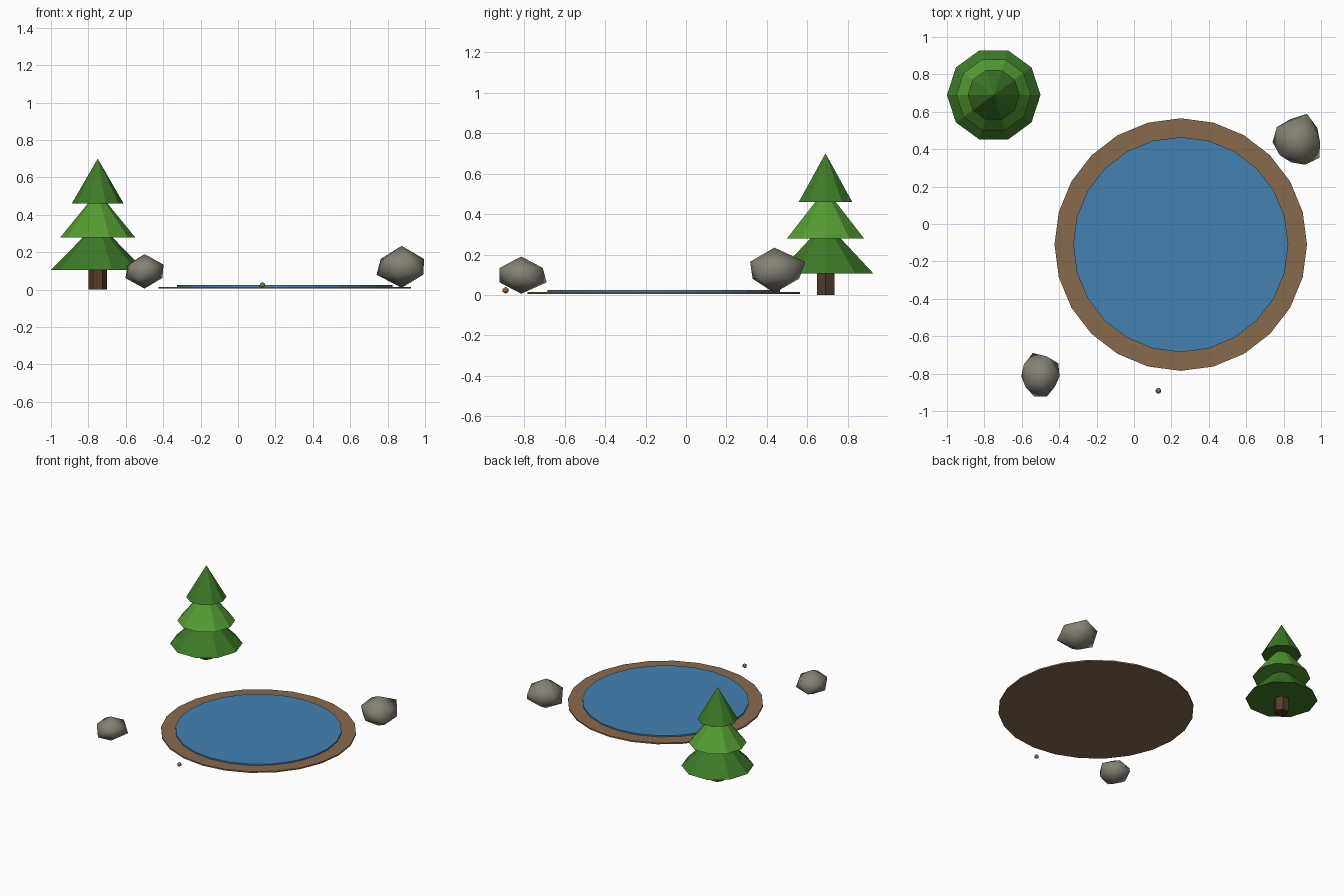
import bpy, bmesh
from math import radians, sin, cos, pi
from mathutils import Matrix

cube = bpy.data.objects.get("Cube")
if cube:
    bpy.data.objects.remove(cube, do_unlink=True)


def material(name, rgb):
    mat = bpy.data.materials.new(name)
    mat.use_nodes = True
    colour = (*rgb, 1)
    mat.diffuse_color = colour
    bsdf = next(n for n in mat.node_tree.nodes if n.type == 'BSDF_PRINCIPLED')
    bsdf.inputs["Base Color"].default_value = colour
    return mat


DARK_GREEN = material("dark_green", (0.047, 0.195, 0.021))
LIGHT_GREEN = material("light_green", (0.089, 0.335, 0.032))
BARK = material("bark", (0.09, 0.045, 0.023))
EARTH = material("earth", (0.25, 0.143, 0.076))
WATER = material("water", (0.058, 0.22, 0.45))
STONE = material("stone", (0.24, 0.22, 0.175))


def finish(name, bm, mat, location, smooth=False):
    bmesh.ops.recalc_face_normals(bm, faces=bm.faces)
    mesh = bpy.data.meshes.new(name)
    bm.to_mesh(mesh)
    bm.free()
    for poly in mesh.polygons:
        poly.use_smooth = smooth
    mesh.materials.append(mat)
    obj = bpy.data.objects.new(name, mesh)
    obj.location = location
    bpy.context.collection.objects.link(obj)
    return obj


def cone(name, mat, sides, r1, r2, x, y, bottom, top):
    """Capped prism or cone with a corner on the x axis."""
    bm = bmesh.new()
    bmesh.ops.create_cone(bm, cap_ends=True, segments=sides, radius1=r1,
                          radius2=r2, depth=top - bottom,
                          matrix=Matrix.Rotation(radians(90), 4, 'Z'))
    finish(name, bm, mat, (x, y, (bottom + top) / 2))


def rock(name, location, half_height, ring_height, radii):
    """Uneven twenty-faced stone: two poles and a zigzag belt of ten corners."""
    bm = bmesh.new()
    top = bm.verts.new((0, 0, half_height))
    base = bm.verts.new((0, 0, -half_height))
    belt = []
    for i, r in enumerate(radii):
        a = i * pi / 5
        z = ring_height if i % 2 == 0 else -ring_height
        belt.append(bm.verts.new((r * cos(a), r * sin(a), z)))
    for i in range(10):
        near, mid, far = (belt[(i + k) % 10] for k in range(3))
        bm.faces.new((near, mid, far))
        bm.faces.new((near, far, top if i % 2 == 0 else base))
    finish(name, bm, STONE, location, smooth=True)


# Pond: earth bank disc with the water disc on top
cone("pond_bank", EARTH, 24, 0.675, 0.675, 0.25, -0.11, 0.005, 0.015)
cone("pond_water", WATER, 24, 0.575, 0.575, 0.25, -0.11, 0.013, 0.025)

# Conifer: trunk and three stacked cones
TREE = (-0.75, 0.69)
cone("tree_trunk", BARK, 6, 0.05, 0.05, *TREE, 0, 0.16)
tiers = [("lower", DARK_GREEN, 0.25, 0.105, 0.36),
         ("middle", LIGHT_GREEN, 0.2, 0.28, 0.525),
         ("upper", DARK_GREEN, 0.139, 0.46, 0.7)]
for label, mat, radius, bottom, top in tiers:
    cone(label + "_foliage", mat, 10, radius, 0, *TREE, bottom, top)

# Rocks beside the pond
rock("back_rock", (0.875, 0.437, 0.122), 0.112, 0.042,
     [0.12, 0.13, 0.16, 0.129, 0.138, 0.134, 0.118, 0.113, 0.126, 0.143])
rock("front_rock", (-0.5, -0.815, 0.098), 0.092, 0.036,
     [0.102, 0.118, 0.112, 0.132, 0.11, 0.102, 0.098, 0.112, 0.112, 0.095])

# Small pebble at the front
bm = bmesh.new()
bmesh.ops.create_icosphere(bm, subdivisions=1, radius=0.017)
finish("pebble", bm, EARTH, (0.13, -0.892, 0.023), smooth=True)
